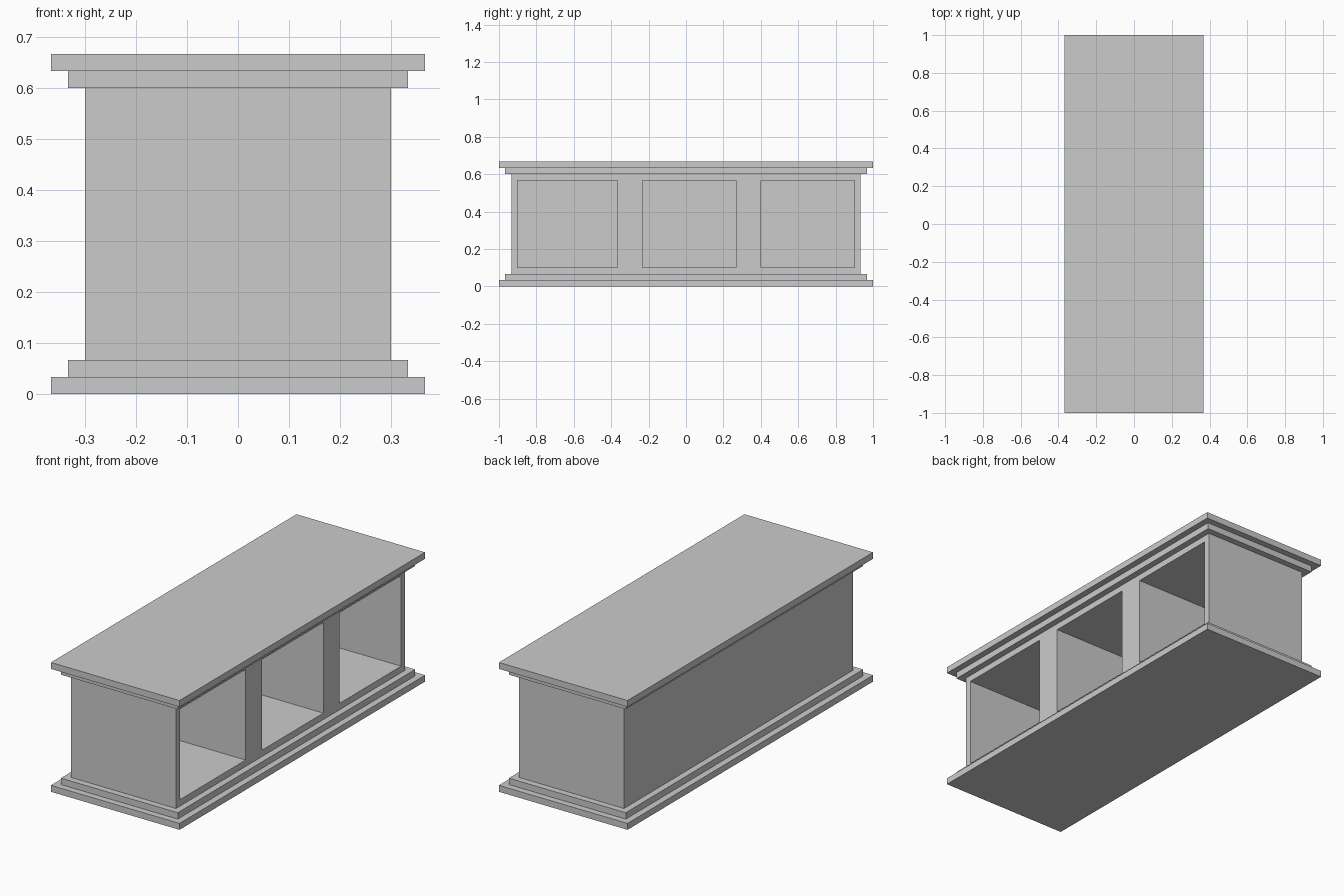
import bpy, bmesh

if "Cube" in bpy.data.objects:
    bpy.data.objects.remove(bpy.data.objects["Cube"])

U = 1 / 30  # moulding step and wall thickness


def make_object(name, bm):
    bmesh.ops.recalc_face_normals(bm, faces=bm.faces)
    mesh = bpy.data.meshes.new(name)
    bm.to_mesh(mesh)
    bm.free()
    obj = bpy.data.objects.new(name, mesh)
    bpy.context.collection.objects.link(obj)
    return obj


def add_ring(bm, hx, hy, z):
    return [bm.verts.new((sx * hx, sy * hy, z))
            for sx, sy in ((-1, -1), (1, -1), (1, 1), (-1, 1))]


def add_box(bm, x0, x1, y0, y1, z0, z1):
    verts = bmesh.ops.create_cube(bm, size=1)["verts"]
    for v in verts:
        v.co.x = x1 if v.co.x > 0 else x0
        v.co.y = y1 if v.co.y > 0 else y0
        v.co.z = z1 if v.co.z > 0 else z0


# Counter: stepped plinth, body and stepped top as (overhang, height) in steps
profile = [(2, 0), (2, 1), (1, 1), (1, 2), (0, 2),
           (0, 18), (1, 18), (1, 19), (2, 19), (2, 20)]
bm = bmesh.new()
rings = [add_ring(bm, 0.3 + o * U, 28 * U + o * U, h * U) for o, h in profile]
for low, high in zip(rings, rings[1:]):
    for i in range(4):
        j = (i + 1) % 4
        bm.faces.new((low[i], low[j], high[j], high[i]))
bm.faces.new(rings[0][::-1])
bm.faces.new(rings[-1])
counter = make_object("counter", bm)

# Three open shelf compartments on the right side
bm = bmesh.new()
for y0, y1 in ((-27, -11), (-7, 8), (12, 27)):
    add_box(bm, -0.3 + U, 0.4, y0 * U, y1 * U, 3 * U, 17 * U)
cutter = make_object("compartment_cutter", bm)
cutter.hide_render = True

cut = counter.modifiers.new("compartments", "BOOLEAN")
cut.operation = "DIFFERENCE"
cut.solver = "EXACT"
cut.object = cutter
bpy.context.view_layer.objects.active = counter
counter.select_set(True)
bpy.ops.object.modifier_apply(modifier=cut.name)
bpy.data.objects.remove(cutter)
